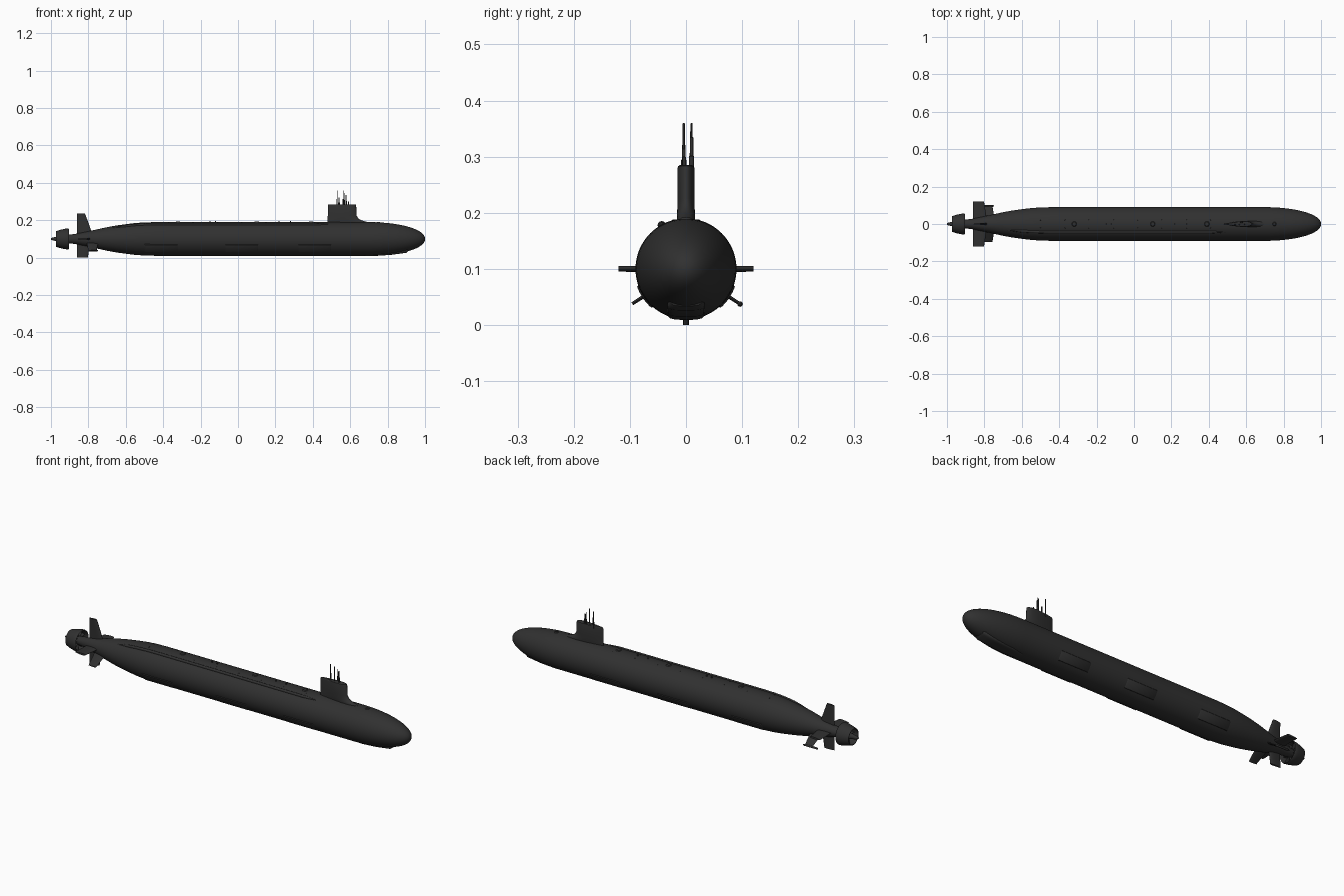
import bpy, bmesh, math
from mathutils import Vector

cube = bpy.data.objects.get("Cube")
if cube:
    bpy.data.objects.remove(cube)

AXIS = 0.1   # height of the hull axis
R = 0.09     # hull radius

mat = bpy.data.materials.new("matte black")
mat.use_nodes = True
colour = (0.03, 0.03, 0.03, 1)
mat.diffuse_color = colour
bsdf = mat.node_tree.nodes["Principled BSDF"]
bsdf.inputs["Base Color"].default_value = colour
bsdf.inputs["Roughness"].default_value = 0.7


def polar(x, r, a):
    """Point at radius r and angle a (degrees from +y towards +z) about the hull axis."""
    a = math.radians(a)
    return Vector((x, r * math.cos(a), AXIS + r * math.sin(a)))


def loft(name, rings, caps=True, closed=False):
    """Skin a list of equal-length point rings and smooth the result."""
    bm = bmesh.new()
    vr = [[bm.verts.new(p) for p in ring] for ring in rings]
    pairs = list(zip(vr, vr[1:])) + ([(vr[-1], vr[0])] if closed else [])
    n = len(vr[0])
    for a, b in pairs:
        for i in range(n):
            j = (i + 1) % n
            bm.faces.new((a[i], a[j], b[j], b[i]))
    if caps:
        bm.faces.new(vr[0])
        bm.faces.new(vr[-1])
    bmesh.ops.recalc_face_normals(bm, faces=bm.faces)
    me = bpy.data.meshes.new(name)
    bm.to_mesh(me)
    bm.free()
    ob = bpy.data.objects.new(name, me)
    bpy.context.collection.objects.link(ob)
    me.materials.append(mat)
    bpy.ops.object.select_all(action='DESELECT')
    ob.select_set(True)
    bpy.context.view_layer.objects.active = ob
    bpy.ops.object.shade_smooth_by_angle(angle=math.radians(35))
    return ob


def revolve(name, profile, caps=True, closed=False, seg=64):
    return loft(name, [[polar(x, r, 360 * i / seg) for i in range(seg)]
                       for x, r in profile], caps, closed)


def foil(u):
    return 2.969 * u**.5 - 1.26 * u - 3.516 * u**2 + 2.843 * u**3 - 1.0 * u**4


def fin(name, angle, sections, steps=12):
    """Foil-shaped fin; sections are (radius, trailing x, leading x, half thickness)."""
    us = [(i / steps)**2 for i in range(steps + 1)]
    outline = [(u, 1) for u in us] + [(u, -1) for u in us[-2:0:-1]]
    a = math.radians(angle)
    side = Vector((0, -math.sin(a), math.cos(a)))
    return loft(name, [[polar(lead + (trail - lead) * u, r, angle) + side * (s * t * foil(u))
                        for u, s in outline] for r, trail, lead, t in sections])


def rod(name, x, y, z0, z1, r, seg=12):
    """Upright cylinder with a slightly rounded top."""
    levels = [(z0, r), (z1 - r * .4, r), (z1, r * .6)]
    return loft(name, [[(x + q * math.cos(math.tau * i / seg), y + q * math.sin(math.tau * i / seg), z)
                        for i in range(seg)] for z, q in levels])


# Hull: tapered stern, parallel body, elliptical bow
stern = [(-1, .004), (-.99, .008), (-.93, .02), (-.87, .027), (-.8, .041), (-.75, .052),
         (-.7, .063), (-.65, .072), (-.6, .079), (-.55, .085), (-.5, .0885), (-.44, R)]
bow = [(.7 + .3 * math.sin(t), R * math.cos(t)**.95)
       for t in (math.pi / 2 * i / 20 for i in range(20))] + [(1, .001)]
hull_profile = stern + bow
revolve("hull", hull_profile)


def hull_radius(x):
    for (x0, r0), (x1, r1) in zip(hull_profile, hull_profile[1:]):
        if x0 <= x <= x1:
            return r0 + (r1 - r0) * (x - x0) / (x1 - x0)
    return 0


# Sail with a swept fillet at the foot of its leading edge
fin("sail", 90, [(.07, .475, .71, .016), (.09, .477, .695, .016), (.098, .478, .665, .016),
                 (.108, .479, .645, .0155), (.125, .48, .634, .0155), (.178, .48, .632, .0155),
                 (.183, .482, .63, .014), (.185, .486, .626, .011)], 20)

# Masts and periscopes
for i, (x, y, top, r) in enumerate([(.53, .01, .36, .0017), (.563, -.004, .36, .002),
                                    (.578, .01, .335, .003), (.54, -.004, .322, .003),
                                    (.57, .009, .345, .0018), (.59, -.003, .3, .003)]):
    rod(f"mast_{i + 1}", x, y, .27, top, r)
    rod(f"mast_sleeve_{i + 1}", x, y, .27, .27 + (top - .27) * .5, r * 1.5)

# Stern control surfaces
fin("upper_rudder", 90, [(.015, -.86, -.775, .006), (.06, -.86, -.79, .006), (.135, -.862, -.818, .005)])
fin("lower_rudder", -90, [(.015, -.86, -.79, .006), (.1, -.862, -.803, .005)])
for side, angle, low in (("left", 0, -33), ("right", 180, 213)):
    fin(side + "_stern_plane", angle, [(.015, -.86, -.785, .006), (.12, -.862, -.802, .005)])
    fin(side + "_lower_fin", low, [(.03, -.81, -.745, .004), (.114, -.8, -.757, .003)])

# Towed-line tube at the tip of the left lower fin
tip = polar(0, .115, -33)
loft("left_fin_pod", [[tip + Vector((x, r * math.cos(math.tau * i / 12), r * math.sin(math.tau * i / 12)))
                       for i in range(12)]
                      for x, r in [(-.832, .003), (-.828, .005), (-.755, .005), (-.748, .002)]])

# Open propulsor shroud with rotor blades
revolve("shroud", [(-.972, .042), (-.95, .049), (-.925, .0545), (-.91, .056), (-.904, .054),
                   (-.91, .051), (-.94, .046), (-.972, .039)], caps=False, closed=True)
for i in range(9):
    fin(f"rotor_blade_{i + 1}", i * 40 + 20, [(.012, -.945, -.92, .002), (.048, -.945, -.92, .0015)], 6)

# Flank sensor panels, three per side, with bevelled rims
for side, mid in (("left", -34), ("right", 214)):
    for n, cx in enumerate((.41, .02, -.41)):
        rings = []
        for x, h in ((-.09, -.002), (-.082, .0028), (.082, .0028), (.09, -.002)):
            spans = [-16] + [-14 + 28 * k / 10 for k in range(11)] + [16]
            outer = [polar(cx + x, R + (-.002 if abs(s) == 16 else h), mid + s) for s in spans]
            inner = [polar(cx + x, R - .004, mid + s) for s in reversed(spans)]
            rings.append(outer + inner)
        loft(f"{side}_flank_panel_{n + 1}", rings)

# Long array fairing along the right shoulder
fairing = []
for i in range(31):
    x = -.68 + 1.17 * i / 30
    r = .0075 * min(1, .15 + i / 2, .15 + (30 - i) / 2)
    c = polar(x, hull_radius(x) - .001, 119)
    fairing.append([c + Vector((0, r * math.cos(math.tau * k / 12), r * math.sin(math.tau * k / 12)))
                    for k in range(12)])
loft("shoulder_fairing", fairing)

# Chin sonar fairing under the bow
chin = []
for x, z, w in ((.64, .018, .006), (.68, .009, .025), (.74, .0095, .033),
                (.82, .015, .033), (.9, .026, .033), (.91, .034, .028)):
    chin.append([(x, w * (abs(math.cos(t))**.5) * (1 if math.cos(t) > 0 else -1),
                  z + .012 + .012 * math.sin(t) * (abs(math.sin(t)) + .01)**-.4)
                 for t in (math.tau * (k + .5) / 20 for k in range(20))])
loft("chin_sonar", chin)

# Deck hatches and small fittings
for i, (x, r) in enumerate([(-.32, .017), (.1, .017), (.39, .017), (.75, .012)]):
    rod(f"deck_hatch_{i + 1}", x, 0, .17, AXIS + hull_radius(x) + .003, r, 24)
for i, x in enumerate((-.15, -.12, .22, .28)):
    rod(f"deck_fitting_{i + 1}", x, 0, .18, .197, .003)
for i in range(8):
    x = -.5 + .13 * i
    for side, s in (("left", 1), ("right", -1)):
        rod(f"{side}_cleat_{i + 1}", x, s * .022, .17, .188, .003, 8)
